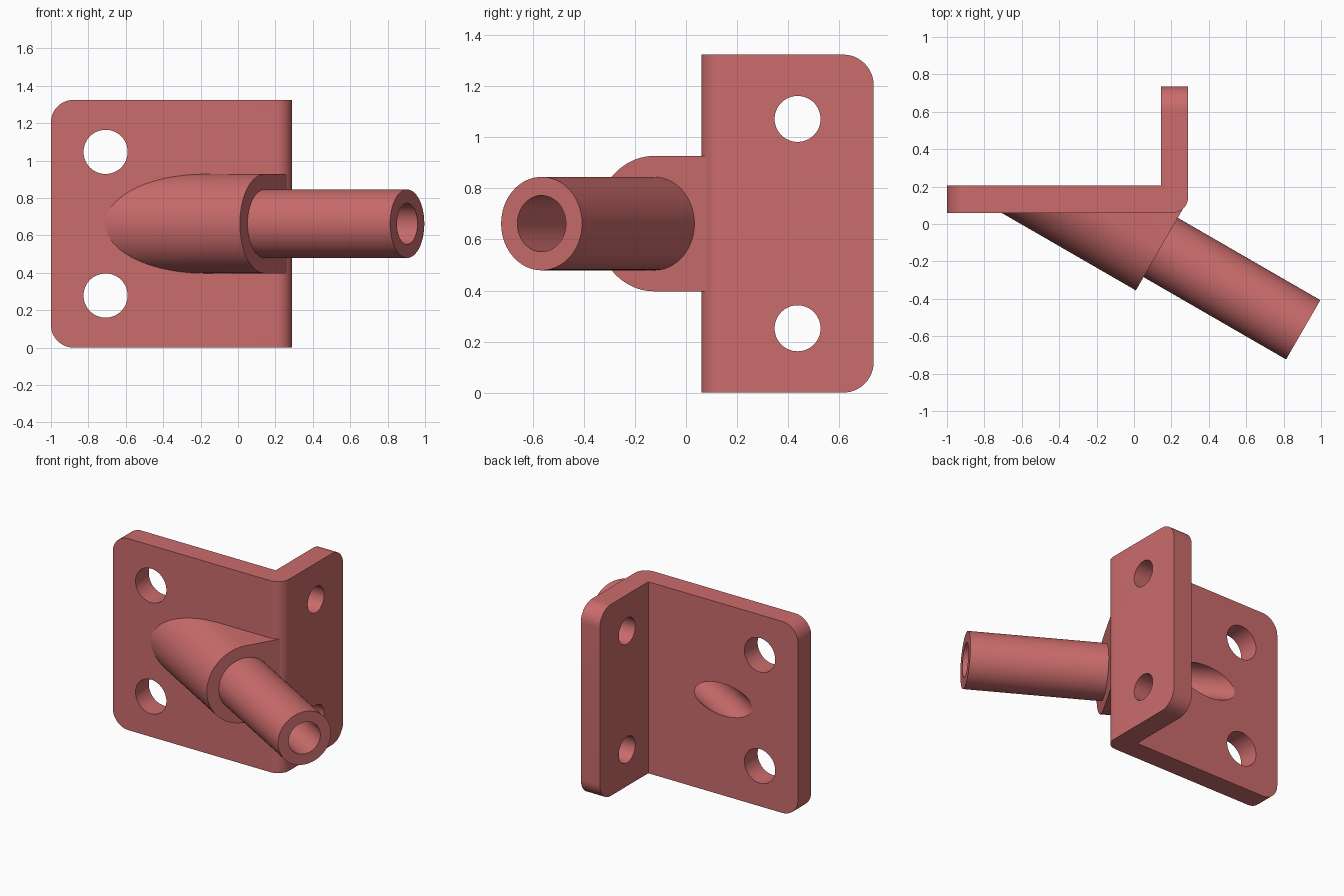
import bpy, bmesh, math
from mathutils import Vector, Matrix

cube = bpy.data.objects.get("Cube")
if cube:
    bpy.data.objects.remove(cube, do_unlink=True)

red = bpy.data.materials.new("coral red")
red.use_nodes = True
red.diffuse_color = (0.6, 0.15, 0.15, 1)
red.node_tree.nodes["Principled BSDF"].inputs["Base Color"].default_value = (0.6, 0.15, 0.15, 1)

HEIGHT, MID = 1.324, 0.662
ANGLE = math.radians(-30)
AXIS = Vector((math.cos(ANGLE), math.sin(ANGLE), 0))     # direction of the tube
SIDE = Vector((-math.sin(ANGLE), math.cos(ANGLE), 0))    # across it, towards the plate
BOSS_END = Vector((0.1425, -0.1255, MID))
BOSS_R, TUBE_R, BORE_R, TUBE_LEN = 0.265, 0.183, 0.11, 0.88


def to_object(name, bm):
    bmesh.ops.recalc_face_normals(bm, faces=bm.faces)
    mesh = bpy.data.meshes.new(name)
    bm.to_mesh(mesh)
    bm.free()
    mesh.materials.append(red)
    obj = bpy.data.objects.new(name, mesh)
    bpy.context.collection.objects.link(obj)
    return obj


def prism(points, vector):
    bm = bmesh.new()
    face = bm.faces.new([bm.verts.new(p) for p in points])
    new = bmesh.ops.extrude_face_region(bm, geom=[face])["geom"]
    bmesh.ops.translate(bm, vec=vector, verts=[g for g in new if isinstance(g, bmesh.types.BMVert)])
    return bm


def cylinder(name, start, end, radius):
    start, end = Vector(start), Vector(end)
    turn = (end - start).to_track_quat('Z', 'Y').to_matrix().to_4x4()
    bm = bmesh.new()
    bmesh.ops.create_cone(bm, cap_ends=True, segments=64, radius1=radius, radius2=radius,
                          depth=(end - start).length,
                          matrix=Matrix.Translation((start + end) / 2) @ turn)
    return to_object(name, bm)


def cut(obj, cutters):
    for cutter in cutters:
        mod = obj.modifiers.new("cut", 'BOOLEAN')
        mod.operation, mod.solver, mod.object = 'DIFFERENCE', 'EXACT', cutter
    bpy.context.view_layer.update()
    evaluated = obj.evaluated_get(bpy.context.evaluated_depsgraph_get())
    mesh = bpy.data.meshes.new_from_object(evaluated)
    obj.modifiers.clear()
    obj.data = mesh


# Angle plate: L profile, rounded bend and rounded free corners
profile = [(-1, 0.06), (0.29, 0.06), (0.29, 0.735), (0.145, 0.735), (0.145, 0.205), (-1, 0.205)]
bm = prism([(x, y, 0) for x, y in profile], (0, 0, HEIGHT))


def edges_where(test):
    return [e for e in bm.edges if all(test(v.co) for v in e.verts)]


bend = edges_where(lambda p: p.x > 0.28 and p.y < 0.07)
bmesh.ops.bevel(bm, geom=bend, offset=0.085, segments=12, profile=0.5, affect='EDGES')
corners = [e for e in edges_where(lambda p: p.x < -0.99) + edges_where(lambda p: p.y > 0.73)
           if abs(e.verts[0].co.z - e.verts[1].co.z) < 0.01]
bmesh.ops.bevel(bm, geom=corners, offset=0.12, segments=12, profile=0.5, affect='EDGES')
plate = to_object("angle_plate", bm)

# Boss: U-shaped prism along the tilted axis, trimmed inside the plate
arc = [(-BOSS_R * math.sin(t), BOSS_R * math.cos(t)) for t in [math.pi * i / 40 for i in range(41)]]
outline = [(0.6, BOSS_R)] + arc + [(0.6, -BOSS_R)]
bm = prism([BOSS_END + SIDE * s + Vector((0, 0, z)) for s, z in outline], AXIS * -1.3)
trim = bmesh.ops.bisect_plane(bm, geom=bm.verts[:] + bm.edges[:] + bm.faces[:],
                              plane_co=(0, 0.1, 0), plane_no=(0, 1, 0), clear_outer=True)
bmesh.ops.edgeloop_fill(bm, edges=[g for g in trim["geom_cut"] if isinstance(g, bmesh.types.BMEdge)])
boss = to_object("boss", bm)

# Pivot tube
tube = cylinder("pivot_tube", BOSS_END - AXIS * 0.02, BOSS_END + AXIS * TUBE_LEN, TUBE_R)

# Bore through all parts, and screw holes through both leaves
bore = cylinder("bore_cutter", BOSS_END - AXIS * 1.5, BOSS_END + AXIS * 1.2, BORE_R)
holes = []
for side in (-1, 1):
    z = MID + side * 0.384
    holes.append(cylinder("front_hole_cutter", (-0.708, -0.1, z), (-0.708, 0.4, z), 0.118))
    z = MID + side * 0.41
    holes.append(cylinder("side_hole_cutter", (0.05, 0.437, z), (0.4, 0.437, z), 0.09))

cut(plate, holes + [bore])
cut(boss, [bore])
cut(tube, [bore])
for cutter in holes + [bore]:
    bpy.data.objects.remove(cutter, do_unlink=True)

# Smooth rounded surfaces, crisp edges
for obj in (plate, boss, tube):
    bpy.ops.object.select_all(action='DESELECT')
    obj.select_set(True)
    bpy.context.view_layer.objects.active = obj
    bpy.ops.object.shade_smooth_by_angle(angle=math.radians(25))
